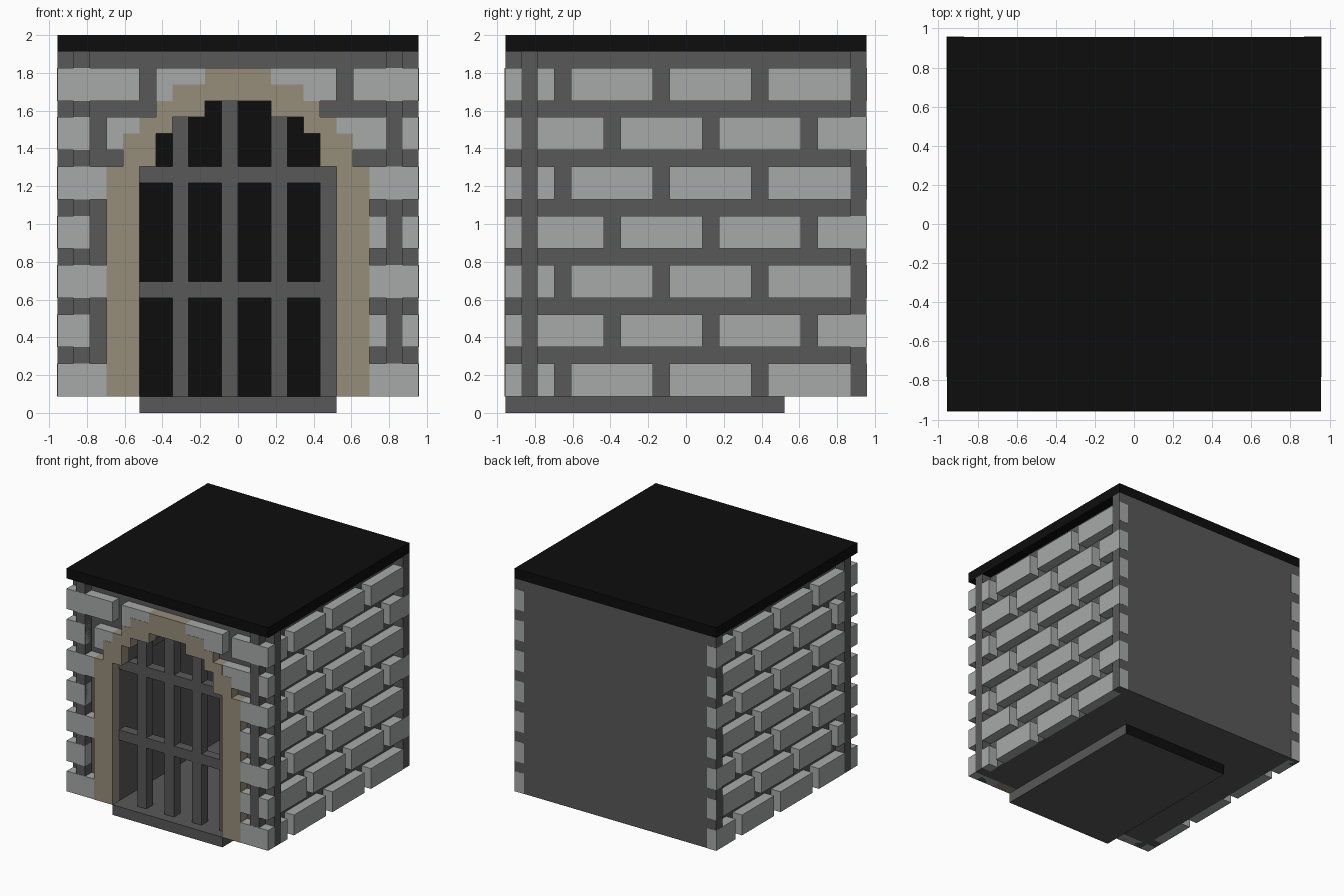
import bpy, bmesh
from mathutils import Vector

cube = bpy.data.objects.get("Cube")
if cube:
    bpy.data.objects.remove(cube, do_unlink=True)

U = 2 / 23        # grid step
HALF = 11         # half width in steps
EPS = 0.02        # keeps facing layers from sharing a plane


def material(name, r, g, b):
    m = bpy.data.materials.new(name)
    m.use_nodes = True
    m.diffuse_color = (r, g, b, 1)
    m.node_tree.nodes["Principled BSDF"].inputs["Base Color"].default_value = (r, g, b, 1)
    return m


BRICK = material("pale_brick", .38, .402, .392)
STONE = material("dark_mortar", .098, .098, .098)
TAN = material("tan_stone", .305, .262, .195)
BLACK = material("black", .004, .004, .004)


def finish(name, bm, *mats):
    bmesh.ops.recalc_face_normals(bm, faces=bm.faces)
    bmesh.ops.scale(bm, vec=(U, U, U), verts=bm.verts)
    mesh = bpy.data.meshes.new(name)
    bm.to_mesh(mesh)
    bm.free()
    for m in mats:
        mesh.materials.append(m)
    obj = bpy.data.objects.new(name, mesh)
    bpy.context.collection.objects.link(obj)
    return obj


def boxes(name, spans, *mats):
    """Join boxes, each given as (x0, x1, y0, y1, z0, z1) in grid steps."""
    bm = bmesh.new()
    for x0, x1, y0, y1, z0, z1 in spans:
        verts = bmesh.ops.create_cube(bm, size=1)["verts"]
        bmesh.ops.scale(bm, vec=(x1 - x0, y1 - y0, z1 - z0), verts=verts)
        bmesh.ops.translate(bm, vec=((x0 + x1) / 2, (y0 + y1) / 2, (z0 + z1) / 2), verts=verts)
    return finish(name, bm, *mats)


def prism(name, outline, y0, y1, mat):
    """Extrude an x-z outline along y."""
    bm = bmesh.new()
    face = bm.faces.new([bm.verts.new((x, y0, z)) for x, z in outline])
    geom = bmesh.ops.extrude_face_region(bm, geom=[face])["geom"]
    moved = [v for v in geom if isinstance(v, bmesh.types.BMVert)]
    bmesh.ops.translate(bm, vec=Vector((0, y1 - y0, 0)), verts=moved)
    return finish(name, bm, mat)


def stepped_arch(steps):
    """Stepped outline from the right foot over the top to the left foot."""
    right, base = [], 1
    for half, top in steps:
        right += [(half, base), (half, top)]
        base = top
    return right + [(-x, z) for x, z in reversed(right)]


OPENING = [(6, 15), (5, 17), (4, 18), (2, 19)]
SURROUND = [(8, 15), (7, 17), (6, 18), (5, 19), (4, 20), (2, 21)]
inner = stepped_arch(OPENING)
outer = stepped_arch(SURROUND)

# Wall core with the arched recess, solid rear, and roof
prism("wall_core", [(10, 1), (10, 22), (-10, 22), (-10, 1)] + inner[::-1], -10, 6, STONE)
boxes("rear_wall", [(-10, 10, 6, 11, 1, 22)], STONE)
boxes("roof_slab", [(-HALF, HALF, -HALF, HALF, 22, 23)], BLACK)
prism("recess_back", inner, 5.95, 6, BLACK)

# Floor slab, dark on its rear face
floor = boxes("floor_slab", [(-6, 6, -HALF, 6, 0, 1)], STONE, BLACK)
for poly in floor.data.polygons:
    if poly.normal.y > 0.5:
        poly.material_index = 1

# Arch surround
prism("arch_surround", outer + inner[::-1], -HALF - 2 * EPS, -10, TAN)

# Window grille
bars = [(x, x + 1, -10, -9, 1, top) for x, top in ((-4, 18), (-1, 19), (2, 18), (5, 15))]
rails = [(-6, 6, -9.98, -9.02, z, z + 1) for z in (7, 14)]
boxes("grille_bars", bars, STONE)
boxes("grille_rails", rails, STONE)

# Corner posts on front, sides and rear
posts = []
for s in (-1, 1):
    a, b = sorted((s * 9, s * 10))
    c, d = sorted((s * 10, s * 11))
    posts += [(a, b, -11, -10, 1, 22), (c, d, -10, -9, 1, 22), (c, d, 10, 11, 1, 22)]
boxes("corner_posts", posts, STONE)


def course(first_gap, low, high):
    """Brick spans between joints one step wide, six steps apart."""
    for gap in range(first_gap, 20, 6):
        a, b = max(gap + 1, low), min(gap + 6, high)
        if a < b:
            yield a, b


# Brick courses
front, left, right = [], [], []
for row in range(7):
    z0, z1 = 1 + 3 * row, 3 + 3 * row
    odd = row % 2
    clear = {5: 6, 6: 2}.get(row, 7)     # keep bricks out of the opening
    for low, high in ((-HALF, -clear), (clear, HALF)):
        for a, b in course(-15 if odd else -18, low, high):
            front.append((a, b, -HALF - EPS, -10, z0, z1))
    for side, wall, shifted in ((1, left, odd), (-1, right, not odd)):
        x0, x1 = sorted((side * 10, side * (HALF + EPS)))
        for a, b in course(-17 if shifted else -14, -9, HALF + EPS):
            wall.append((x0, x1, a, b, z0, z1))
boxes("front_bricks", front, BRICK)
boxes("left_bricks", left, BRICK)
boxes("right_bricks", right, BRICK)
